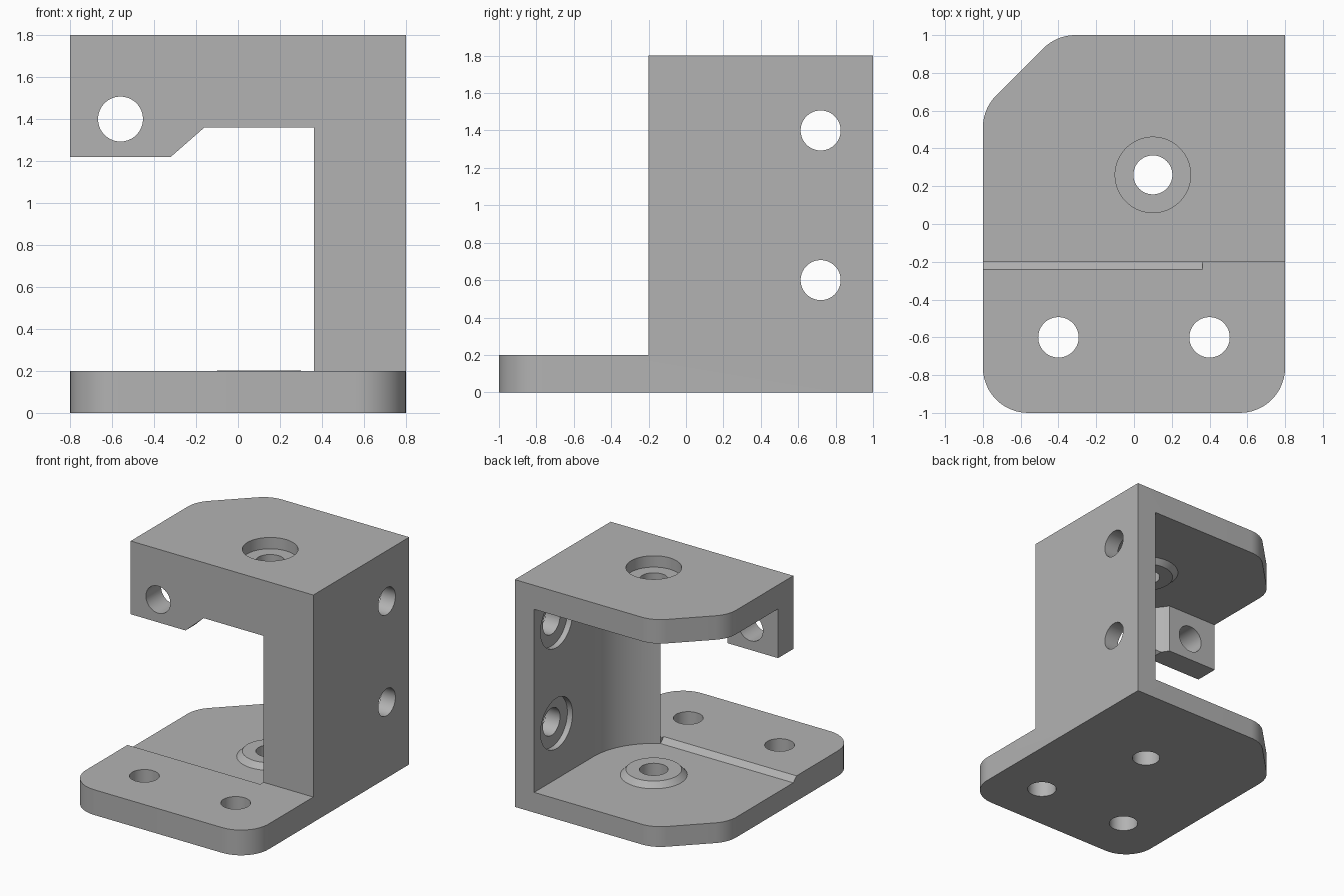
import bpy, bmesh
from math import sin, cos, pi, sqrt, radians
from mathutils import Vector, Matrix

cube = bpy.data.objects.get("Cube")
if cube:
    bpy.data.objects.remove(cube, do_unlink=True)

grey = bpy.data.materials.new("plain grey")
grey.use_nodes = True
grey.diffuse_color = (0.45, 0.45, 0.45, 1)
grey.node_tree.nodes["Principled BSDF"].inputs["Base Color"].default_value = grey.diffuse_color

# Orientation of a local (u, v, depth) frame for each extrusion axis
FRAMES = {
    "z": Matrix.Identity(3),
    "x": Matrix(((0, 0, 1), (1, 0, 0), (0, 1, 0))),
    "y": Matrix(((1, 0, 0), (0, 0, 1), (0, 1, 0))),
}


def prism(name, points, axis, start, end, end_points=None):
    """Extrude a closed profile along an axis, optionally to another profile."""
    bm = bmesh.new()
    frame = FRAMES[axis]
    a = [bm.verts.new(frame @ Vector((u, v, start))) for u, v in points]
    b = [bm.verts.new(frame @ Vector((u, v, end))) for u, v in end_points or points]
    bm.faces.new(a)
    bm.faces.new(b)
    for i in range(len(a)):
        j = (i + 1) % len(a)
        bm.faces.new((a[i], a[j], b[j], b[i]))
    bmesh.ops.recalc_face_normals(bm, faces=bm.faces)
    mesh = bpy.data.meshes.new(name)
    bm.to_mesh(mesh)
    bm.free()
    mesh.materials.append(grey)
    obj = bpy.data.objects.new(name, mesh)
    bpy.context.scene.collection.objects.link(obj)
    return obj


def circle(u, v, r, n=64):
    return [(u + r * cos(2 * pi * i / n), v + r * sin(2 * pi * i / n)) for i in range(n)]


def rect(u0, v0, u1, v1):
    return [(u0, v0), (u1, v0), (u1, v1), (u0, v1)]


def rounded(corners, steps=12):
    """Polygon whose corners (x, y, radius) are filleted with arcs."""
    out = []
    for i, (x, y, r) in enumerate(corners):
        p = Vector((x, y))
        if not r:
            out.append((x, y))
            continue
        d0 = (Vector(corners[i - 1][:2]) - p).normalized()
        d1 = (Vector(corners[(i + 1) % len(corners)][:2]) - p).normalized()
        half = d0.angle(d1) / 2
        center = p + (d0 + d1).normalized() * r / sin(half)
        s = p + d0 * r * cos(half) / sin(half) - center
        e = p + d1 * r * cos(half) / sin(half) - center
        sweep = s.angle(e)
        for k in range(steps + 1):
            t = k / steps
            q = center + (s * sin((1 - t) * sweep) + e * sin(t * sweep)) / sin(sweep)
            out.append((q.x, q.y))
    return out


# Main dimensions
HX, HY, R = 0.1, 0.26, 0.53            # bearing axis and clearance radius
FLOOR, CEIL, FRONT, LIP = 0.16, 1.61, -0.2, 1.36
HOLE = 0.107
JAMB = HX + sqrt(R * R - (HY - FRONT) ** 2)

# Solid block with the plan outline
body = prism("bracket_body", rounded([
    (-0.8, -1, 0.24), (0.8, -1, 0.24), (0.8, 1, 0),
    (-0.41, 1, 0.24), (-0.8, 0.61, 0.24)]), "z", 0, 1.8)

tools = []


def cut(*args, **kw):
    tools.append((prism(*args, **kw), "DIFFERENCE"))


def cavity(ymin):
    """Plan of the inner pocket: open at the back, round at the front."""
    y_ear = -0.01
    a0 = pi + math_asin((HY - y_ear) / R)
    arc = [a0 + (2 * pi - a0) * i / 48 for i in range(49)]
    pts = [(-2, 2), (-2, y_ear)]
    prev = None
    lo = sqrt(R * R - (HY - ymin) ** 2)
    inner = [(HX + R * cos(a), HY + R * sin(a)) for a in arc]
    left = [p for p in inner if p[1] > ymin + 0.001 and p[0] < HX]
    right = [p for p in inner if p[1] > ymin + 0.001 and p[0] > HX]
    return pts + left + [(HX - lo, ymin), (HX + lo, ymin)] + right + [(HX + R, 2)]


from math import asin as math_asin

# Open space above the front of the base, then the inner pocket
cut("front_space_cutter", rect(-2, -2, 2, FRONT), "z", 0.2, 3)
cut("lower_pocket_cutter", cavity(FRONT), "z", FLOOR, LIP)
cut("upper_pocket_cutter", cavity(-0.12), "z", LIP - 0.1, CEIL)

# Front window with its ramp below the ear
cut("window_cutter", [(-2, 0.19), (JAMB, 0.19), (JAMB, LIP), (-0.16, LIP),
                      (-0.32, 1.22), (-2, 1.22)], "y", FRONT - 0.01, 0.1)

# Sloped step on the base
cut("step_cutter", [(-0.28, 0.24), (FRONT, FLOOR), (0.05, FLOOR), (0.05, 0.4),
                    (-0.28, 0.4)], "x", -2, JAMB)

# Conical bosses on floor and ceiling
for name, wall, tip in (("floor_boss", FLOOR, 0.202), ("ceiling_boss", CEIL, 1.57)):
    root = wall - 0.01 if tip > wall else wall + 0.01
    tools.append((prism(name, circle(HX, HY, 0.25), "z", root, tip,
                        end_points=circle(HX, HY, 0.2)), "UNION"))

# Bearing bore and counterbore
cut("bore_cutter", circle(HX, HY, 0.103), "z", -1, 3)
cut("counterbore_cutter", circle(HX, HY, 0.2), "z", 1.71, 2)

# Base screw holes and ear hole
for x in (-0.4, 0.4):
    cut("base_hole_cutter", circle(x, -0.6, HOLE), "z", -1, 1)
cut("ear_hole_cutter", circle(-0.56, 1.4, HOLE), "y", -0.5, 0.1)

# Side wall holes with recesses on the inside
for z in (0.6, 1.4):
    cut("wall_hole_cutter", circle(0.72, z, HOLE), "x", 0.5, 1)
    cut("wall_recess_cutter", circle(0.72, z, 0.2), "x", 0.55, 0.675)

# Apply everything to the body
for tool, operation in tools:
    mod = body.modifiers.new(tool.name, "BOOLEAN")
    mod.operation = operation
    mod.solver = "EXACT"
    mod.object = tool
bpy.context.view_layer.update()
result = bpy.data.meshes.new_from_object(body.evaluated_get(bpy.context.evaluated_depsgraph_get()))
body.modifiers.clear()
body.data = result
for tool, _ in tools:
    bpy.data.objects.remove(tool, do_unlink=True)
body.data.materials.clear()
body.data.materials.append(grey)
for face in body.data.polygons:
    face.material_index = 0

bpy.ops.object.select_all(action="DESELECT")
body.select_set(True)
bpy.context.view_layer.objects.active = body
bpy.ops.object.shade_smooth_by_angle(angle=radians(25))
